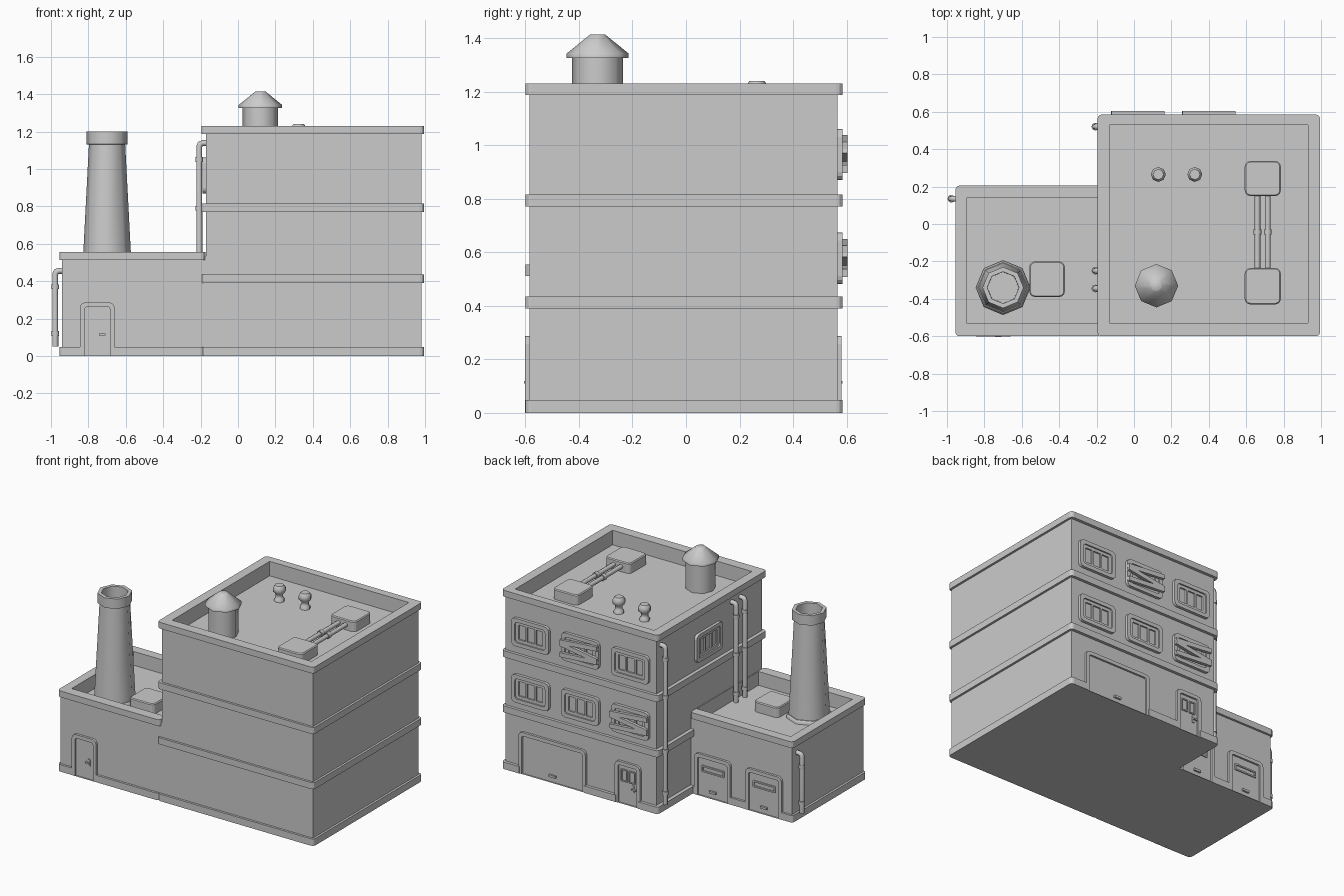
import bpy, bmesh
from math import radians, sin, cos, pi
from mathutils import Matrix, Vector

if "Cube" in bpy.data.objects:
    bpy.data.objects.remove(bpy.data.objects["Cube"])

I = Matrix()


def finish(name, bm, smooth=False):
    bmesh.ops.recalc_face_normals(bm, faces=bm.faces)
    me = bpy.data.meshes.new(name)
    bm.to_mesh(me)
    bm.free()
    ob = bpy.data.objects.new(name, me)
    bpy.context.collection.objects.link(ob)
    if smooth:
        bpy.ops.object.select_all(action='DESELECT')
        ob.select_set(True)
        bpy.context.view_layer.objects.active = ob
        bpy.ops.object.shade_smooth_by_angle(angle=radians(50))
    return ob


def rrect(x0, x1, y0, y1, r=0.0, seg=3, top_only=False):
    """Rounded rectangle; every version has the same point count."""
    pts = []
    for cx, cy, a in ((x1, y1, 0), (x0, y1, 90), (x0, y0, 180), (x1, y0, 270)):
        q = 1e-4 if (top_only and a >= 180) else max(r, 1e-4)
        ox = cx - q if cx == x1 else cx + q
        oy = cy - q if cy == y1 else cy + q
        for k in range(seg + 1):
            t = radians(a + 90 * k / seg)
            pts.append((ox + q * cos(t), oy + q * sin(t)))
    return pts


def prism(name, pts, z0, z1, M=I, bevel=0):
    bm = bmesh.new()
    lo, hi = [[bm.verts.new(M @ Vector((x, y, z))) for x, y in pts] for z in (z0, z1)]
    n = len(pts)
    bm.faces.new(lo)
    top = bm.faces.new(hi)
    for i in range(n):
        j = (i + 1) % n
        bm.faces.new((lo[i], lo[j], hi[j], hi[i]))
    if bevel:
        bmesh.ops.bevel(bm, geom=list(top.edges), offset=bevel, segments=1, affect='EDGES')
    return finish(name, bm)


def ring(name, outer, inner, z0, z1, M=I):
    bm = bmesh.new()
    L = [[bm.verts.new(M @ Vector((x, y, z))) for x, y in p]
         for p, z in ((outer, z0), (outer, z1), (inner, z1), (inner, z0))]
    n = len(outer)
    for a in range(4):
        A, B = L[a], L[(a + 1) % 4]
        for i in range(n):
            j = (i + 1) % n
            bm.faces.new((A[i], A[j], B[j], B[i]))
    return finish(name, bm)


def box(name, x0, x1, y0, y1, z0, z1, M=I):
    return prism(name, [(x0, y0), (x1, y0), (x1, y1), (x0, y1)], z0, z1, M)


def lathe(name, prof, c, n=8):
    bm = bmesh.new()
    rows = [[bm.verts.new((c[0] + r * cos(2 * pi * i / n), c[1] + r * sin(2 * pi * i / n), z))
             for i in range(n)] for r, z in prof]
    for A, B in zip(rows, rows[1:]):
        for i in range(n):
            j = (i + 1) % n
            bm.faces.new((A[i], A[j], B[j], B[i]))
    bm.faces.new(rows[0])
    bm.faces.new(rows[-1])
    return finish(name, bm, True)


def tube(name, pts, r):
    cu = bpy.data.curves.new(name, 'CURVE')
    cu.dimensions, cu.bevel_depth, cu.bevel_resolution, cu.use_fill_caps = '3D', r, 2, True
    sp = cu.splines.new('POLY')
    sp.points.add(len(pts) - 1)
    for p, q in zip(sp.points, pts):
        p.co = (*q, 1)
    bpy.context.collection.objects.link(bpy.data.objects.new(name, cu))


# facade frames: local (u along wall, v up, w outward)
def facade(u, w, origin):
    M = Matrix((u, (0, 0, 1), w)).transposed().to_4x4()
    M.translation = origin
    return M


FRONT = facade((1, 0, 0), (0, -1, 0), (0, -0.585, 0))
BACK = facade((1, 0, 0), (0, 1, 0), (0, 0.565, 0))
ANNEX_BACK = facade((1, 0, 0), (0, 1, 0), (0, 0.19, 0))
LEFT = facade((0, 1, 0), (-1, 0, 0), (-0.17, 0, 0))

# masses: walls, parapets and bands
for name, b, o, i, floor, top, bands in (
        ("main", (-0.17, 0.98, -0.585, 0.565), (-0.195, 0.995, -0.6, 0.585),
         (-0.13, 0.93, -0.53, 0.53), 1.13, 1.23, (0.39, 0.77)),
        ("annex", (-0.94, -0.165, -0.585, 0.19), (-0.955, -0.175, -0.6, 0.205),
         (-0.895, -0.18, -0.53, 0.14), 0.46, 0.555, ())):
    box(name + "_walls", *b, 0, floor)
    r = 0.022
    ring(name + "_parapet", rrect(*b), rrect(*i), floor, top - 0.02, I)
    ring(name + "_top_band", rrect(*o, r), rrect(*i), top - 0.043, top)
    for z in bands:
        ring(name + "_floor_band", rrect(*o, r), rrect(*i), z, z + 0.045)

# doors: (facade, u0, u1, kind)
doors = [(FRONT, -0.845, -0.66, "plain_door"), (BACK, 0.36, 0.87, "large_gate"),
         (BACK, -0.055, 0.137, "glazed_door"), (ANNEX_BACK, -0.48, -0.205, "garage_door"),
         (ANNEX_BACK, -0.87, -0.595, "garage_door")]

# base plinth, cut away at the doors
for name, o in (("main_plinth", (-0.195, 0.995, -0.6, 0.585)),
                ("annex_plinth", (-0.955, -0.18, -0.6, 0.205))):
    p = prism(name, rrect(*o, 0.022), 0, 0.048)
    for M, a, c, kind in doors:
        if (M is FRONT) != (name == "annex_plinth") and M is not BACK and M is not ANNEX_BACK:
            continue
        if M is BACK and name != "main_plinth" or M is ANNEX_BACK and name != "annex_plinth":
            continue
        cut = box("cutter", a + 0.01, c - 0.01, -0.1, 0.2, 0.001, 0.1, M)
        cut.hide_render = True
        mod = p.modifiers.new("door", 'BOOLEAN')
        mod.operation, mod.object, mod.solver = 'DIFFERENCE', cut, 'EXACT'
        bpy.context.view_layer.objects.active = p
        bpy.ops.object.modifier_apply(modifier=mod.name)
        bpy.data.objects.remove(cut)

for M, a, c, kind in doors:
    t = 0.025
    mid = (a + c) / 2
    ring(kind + "_frame", rrect(a, c, 0, 0.287, 0.03, top_only=True),
         rrect(a + t, c - t, -0.0001, 0.262, 0.012, top_only=True), -0.005, 0.016, M)
    box(kind + "_leaf", a + t, c - t, 0, 0.262, -0.01, 0.003, M)
    if kind in ("plain_door", "glazed_door"):
        h = mid + (0.035 if kind == "plain_door" else -0.04)
        box("handle_plate", h - 0.008, h + 0.008, 0.092, 0.138, 0, 0.009, M)
        box("handle_lever", h - 0.025, h + 0.008, 0.11, 0.12, 0.006, 0.02, M)
    else:
        box("gate_handle", mid - 0.025, mid + 0.025, 0.035, 0.05, 0, 0.016, M)
    if kind == "garage_door":
        ring("slot_frame", rrect(mid - 0.085, mid + 0.085, 0.165, 0.21, 0.005),
             rrect(mid - 0.075, mid + 0.075, 0.175, 0.2), 0, 0.01, M)
    if kind == "glazed_door":
        for s in (-1, 1):
            ring("door_pane", rrect(mid + s * 0.03 - 0.024, mid + s * 0.03 + 0.024, 0.15, 0.235, 0.004),
                 rrect(mid + s * 0.03 - 0.016, mid + s * 0.03 + 0.016, 0.158, 0.227), 0, 0.01, M)


# windows
def window(M, u, v, boarded=False):
    def rr(hw, hh, r):
        return rrect(u - hw, u + hw, v - hh, v + hh, r)
    ring("window_frame", rr(0.143, 0.096, 0.03), rr(0.115, 0.07, 0.018), -0.005, 0.02, M)
    ring("window_sash", rr(0.116, 0.071, 0.018), rr(0.092, 0.05, 0.004), -0.005, 0.01, M)
    for d in (-0.035, 0.035):
        box("window_mullion", u + d - 0.006, u + d + 0.006, v - 0.052, v + 0.052, -0.005, 0.01, M)
    if boarded:
        for dv, ang in ((0.045, -5), (-0.002, 9), (-0.045, -4)):
            B = M @ Matrix.Translation((u, v + dv, 0)) @ Matrix.Rotation(radians(ang), 4, 'Z')
            box("window_board", -0.142, 0.142, -0.015, 0.015, 0.018, 0.038, B)


for v, bad in ((0.965, 0.40), (0.577, 0.02)):
    for u in (0.02, 0.40, 0.78):
        window(BACK, u, v, u == bad)
window(LEFT, 0.01, 0.965)


# drain pipes with elbows and collars
def drain(wall_x, y, z0, z1, collars):
    x = wall_x - 0.037
    tube("drain_pipe", [(wall_x + 0.02, y, z1), (x + 0.018, y, z1), (x + 0.005, y, z1 - 0.005),
                        (x, y, z1 - 0.018), (x, y, z0)], 0.016)
    for z in collars:
        lathe("pipe_collar", [(0.021, z - 0.013), (0.021, z + 0.013)], (x, y))


drain(-0.17, 0.52, 0.05, 1.138, (1.05, 0.79, 0.42, 0.13))
for y in (-0.25, -0.345):
    drain(-0.17, y, 0.46, 1.138, (1.05, 0.79, 0.52))
drain(-0.94, 0.135, 0.05, 0.455, (0.37, 0.12))

# chimney, hollow at the top
lathe("chimney_plinth", [(0.145, 0.45), (0.145, 0.475), (0.136, 0.485)], (-0.7, -0.34))
lathe("chimney", [(0.132, 0.46), (0.097, 1.13), (0.11, 1.132), (0.11, 1.2), (0.085, 1.2), (0.083, 1.0)],
      (-0.7, -0.34))

# roof water tank and vents
lathe("water_tank", [(0.095, 1.12), (0.095, 1.325), (0.116, 1.325), (0.116, 1.342),
                     (0.032, 1.41), (0.028, 1.413)], (0.12, -0.33))
for x in (0.13, 0.325):
    lathe("roof_vent", [(0.033, 1.12), (0.033, 1.145), (0.024, 1.155), (0.024, 1.18), (0.04, 1.195),
                        (0.04, 1.222), (0.028, 1.24)], (x, 0.265))

# roof boxes joined by two pipes
prism("roof_unit_back", rrect(0.592, 0.785, 0.15, 0.337, 0.03), 1.12, 1.2, I, 0.006)
prism("roof_unit_front", rrect(0.592, 0.785, -0.43, -0.235, 0.03), 1.12, 1.2, I, 0.006)
prism("annex_roof_unit", rrect(-0.56, -0.37, -0.39, -0.2, 0.03), 0.45, 0.53, I, 0.006)
for x in (0.66, 0.715):
    tube("roof_pipe", [(x, -0.24, 1.165), (x, 0.16, 1.165)], 0.015)
    tube("roof_pipe_collar", [(x, -0.057, 1.165), (x, -0.03, 1.165)], 0.021)
